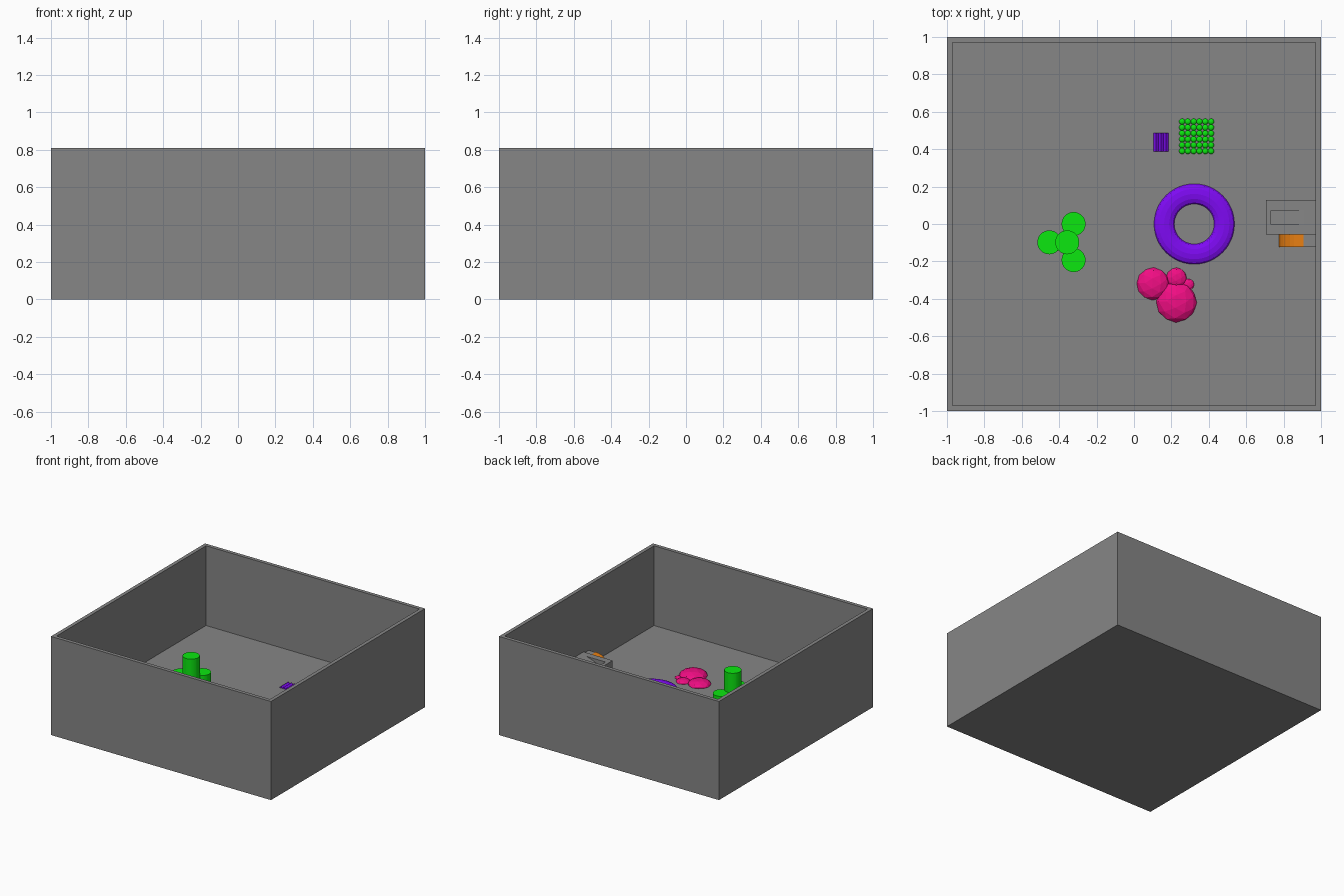
import bpy, bmesh, math
from mathutils import Matrix, Vector

if "Cube" in bpy.data.objects:
    bpy.data.objects.remove(bpy.data.objects["Cube"])

FLOOR = 0.155
FLAT = 0.42  # height ratio of the flattened floor pieces


def material(name, rgb):
    m = bpy.data.materials.new(name)
    m.diffuse_color = (*rgb, 1)
    m.use_nodes = True
    m.node_tree.nodes["Principled BSDF"].inputs["Base Color"].default_value = m.diffuse_color
    return m


GREY = material("dark_grey", (0.24, 0.24, 0.24))
GREEN = material("green", (0.0035, 0.8, 0.005))
PURPLE = material("purple", (0.21, 0.003, 0.9))
PINK = material("pink", (0.88, 0.004, 0.23))
ORANGE = material("orange", (0.8, 0.21, 0.006))


def add(name, bm, mat):
    bmesh.ops.recalc_face_normals(bm, faces=bm.faces)
    me = bpy.data.meshes.new(name)
    bm.to_mesh(me)
    bm.free()
    ob = bpy.data.objects.new(name, me)
    bpy.context.collection.objects.link(ob)
    me.materials.append(mat)
    return ob


def box(bm, lo, hi):
    lo, hi = Vector(lo), Vector(hi)
    size = Matrix.Diagonal((*(hi - lo), 1))
    bmesh.ops.create_cube(bm, size=1, matrix=Matrix.Translation((lo + hi) / 2) @ size)


def prism(bm, profile, y0, y1):
    """Extrude an (x, z) profile along y."""
    face = bm.faces.new([bm.verts.new((x, y0, z)) for x, z in profile])
    ext = bmesh.ops.extrude_face_region(bm, geom=[face])
    moved = [v for v in ext["geom"] if isinstance(v, bmesh.types.BMVert)]
    bmesh.ops.translate(bm, verts=moved, vec=(0, y1 - y0, 0))
    if face.is_valid is False or len(face.link_loops if hasattr(face, "link_loops") else [1]) == 0:
        return


# open tank with a thick base
bm = bmesh.new()
corners = ((-1, -1), (1, -1), (1, 1), (-1, 1))
rings = [[bm.verts.new((sx * r, sy * r, z)) for sx, sy in corners]
         for r, z in ((1, 0), (1, 0.81), (0.97, 0.81), (0.97, FLOOR))]
for a, b in zip(rings, rings[1:]):
    for k in range(4):
        bm.faces.new((a[k], a[k - 1], b[k - 1], b[k]))
bm.faces.new(rings[0])
bm.faces.new(rings[-1])
add("tank", bm, GREY)

# cluster of green columns, the middle one taller
for n, (x, y, h) in enumerate([(-0.357, -0.098, 0.48), (-0.323, 0.0, 0.318),
                               (-0.323, -0.193, 0.318), (-0.453, -0.098, 0.318)]):
    bm = bmesh.new()
    d = h - FLOOR + 0.01
    bmesh.ops.create_cone(bm, cap_ends=True, segments=32, radius1=0.064, radius2=0.064,
                          depth=d, matrix=Matrix.Translation((x, y, h - d / 2)))
    add(f"column_{n + 1}", bm, GREEN)

# flattened ring lying in the floor
bpy.ops.mesh.primitive_torus_add(location=(0.322, 0, FLOOR), major_segments=48, minor_segments=12,
                                 major_radius=0.161, minor_radius=0.054)
ring = bpy.context.object
ring.name = "ring"
ring.scale.z = FLAT
ring.data.materials.append(PURPLE)

# flattened faceted stones
for n, (x, y, r) in enumerate([(0.227, -0.418, 0.109), (0.102, -0.32, 0.088),
                               (0.227, -0.288, 0.055), (0.292, -0.323, 0.03)]):
    bm = bmesh.new()
    place = Matrix.Translation((x, y, FLOOR)) @ Matrix.Diagonal((1, 1, FLAT, 1))
    tilt = Matrix.Rotation(0.6, 4, "X") @ Matrix.Rotation(0.4, 4, "Y")
    bmesh.ops.create_icosphere(bm, subdivisions=2, radius=r, matrix=place @ tilt)
    add(f"stone_{n + 1}", bm, PINK)

# grid of small beads
bm = bmesh.new()
for gx in range(6):
    for gy in range(6):
        place = Matrix.Translation((0.257 + gx * 0.031, 0.39 + gy * 0.0315, FLOOR + 0.003))
        bmesh.ops.create_uvsphere(bm, u_segments=16, v_segments=8, radius=0.016,
                                  matrix=place @ Matrix.Diagonal((1, 1, 0.6, 1)))
add("beads", bm, GREEN)

# low ridged mat
bm = bmesh.new()
RIDGES = 3
w = 0.08 / RIDGES
profile = [(0.105, FLOOR - 0.01)]
for k in range(RIDGES):
    profile += [(0.105 + k * w, FLOOR + 0.002), (0.105 + (k + 0.5) * w, FLOOR + 0.014)]
profile += [(0.185, FLOOR + 0.002), (0.185, FLOOR - 0.01)]
prism(bm, profile, 0.388, 0.486)
add("ridged_mat", bm, PURPLE)

# wall unit with a sloping recess in its top
TOP = 0.288
bm = bmesh.new()
box(bm, (0.705, -0.055, FLOOR - 0.01), (0.975, 0.127, TOP))
unit = add("wall_unit", bm, GREY)
bm = bmesh.new()
prism(bm, [(0.733, TOP - 0.06), (0.89, TOP), (0.89, TOP + 0.05), (0.733, TOP + 0.05)], -0.003, 0.073)
bmesh.ops.scale(bm, verts=bm.verts, vec=(1.1, 1, 1),
                space=Matrix.Translation((-0.733, 0, 0)))
cutter = add("recess_cutter", bm, GREY)
cutter.hide_render = True
cutter.hide_set(True)
mod = unit.modifiers.new("recess", "BOOLEAN")
mod.operation = "DIFFERENCE"
mod.solver = "EXACT"
mod.object = cutter

# bracket and curved orange chute beside the unit
bm = bmesh.new()
box(bm, (0.9, -0.123, FLOOR - 0.01), (0.975, -0.055, 0.275))
add("side_bracket", bm, GREY)

bm = bmesh.new()
arc = [(0.905 - 0.13 * math.cos(a), FLOOR + 0.123 * math.sin(a))
       for a in (k * math.pi / 16 for k in range(9))]
prism(bm, arc + [(0.905, FLOOR - 0.01), (0.775, FLOOR - 0.01)], -0.123, -0.055)
add("chute", bm, ORANGE)
